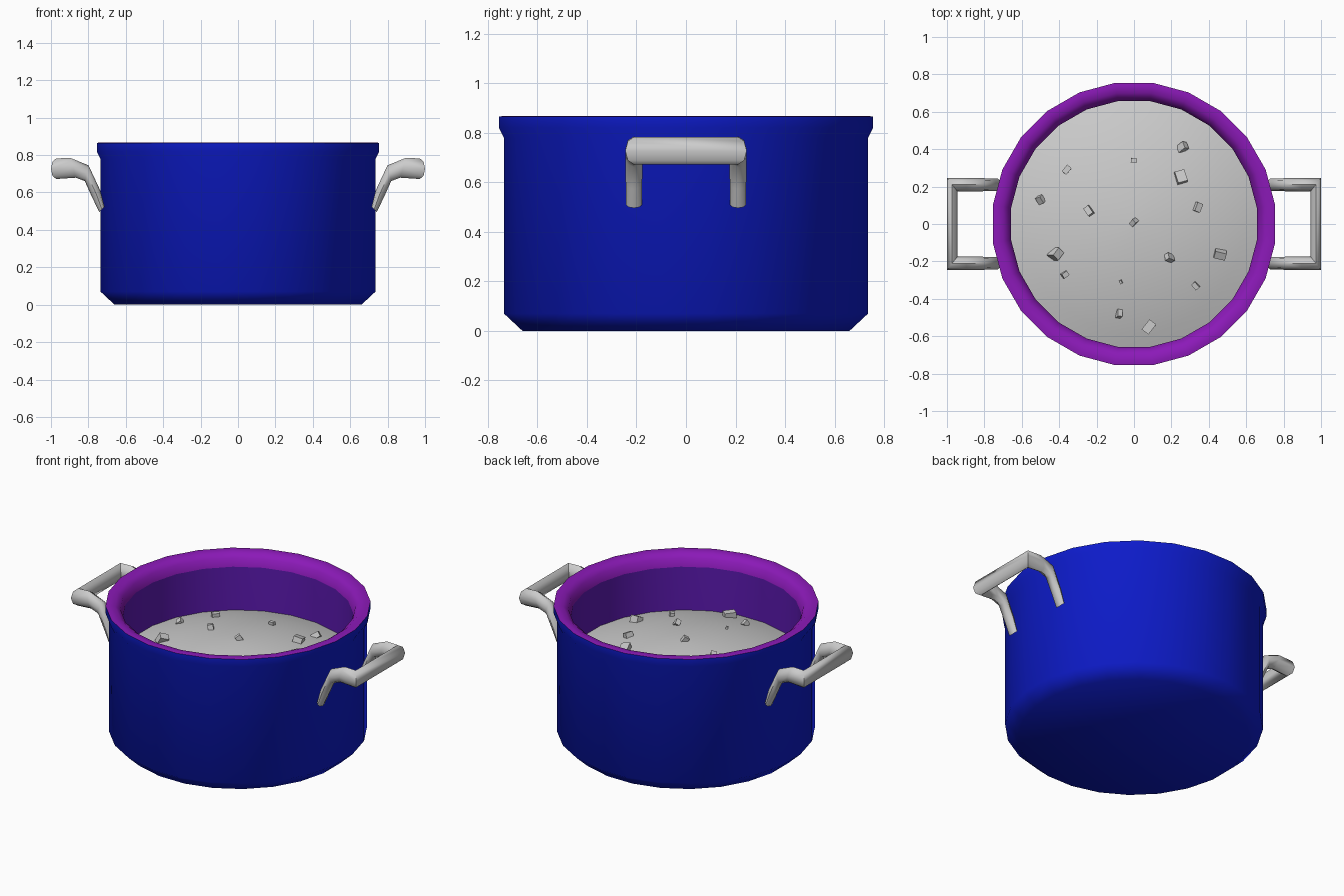
import bpy, bmesh, math, random
from mathutils import Vector, Matrix, Euler

if "Cube" in bpy.data.objects:
    bpy.data.objects.remove(bpy.data.objects["Cube"])

random.seed(7)
N = 24
K = 1 / math.cos(math.pi / N)      # flats of the 24-gon lie on the axes


def finish(name, bm, color=None, angle=None):
    bmesh.ops.recalc_face_normals(bm, faces=bm.faces)
    me = bpy.data.meshes.new(name)
    bm.to_mesh(me)
    bm.free()
    ob = bpy.data.objects.new(name, me)
    bpy.context.collection.objects.link(ob)
    if color:
        mat = bpy.data.materials.new(name + "_color")
        mat.diffuse_color = (*color, 1)
        mat.use_nodes = True
        mat.node_tree.nodes["Principled BSDF"].inputs["Base Color"].default_value = mat.diffuse_color
        me.materials.append(mat)
    if angle:
        bpy.ops.object.select_all(action='DESELECT')
        ob.select_set(True)
        bpy.context.view_layer.objects.active = ob
        bpy.ops.object.shade_smooth_by_angle(angle=math.radians(angle))
    return ob


def bridge(bm, a, b):
    for i in range(len(a)):
        j = (i + 1) % len(a)
        bm.faces.new((a[i], a[j], b[j], b[i]))


def lathe(name, profile, color=None, angle=60, cap=False, flip=False):
    bm = bmesh.new()
    rings = []
    for r, z in profile:
        rings.append([bm.verts.new((r * K * math.cos((i + .5) * math.tau / N),
                                    r * K * math.sin((i + .5) * math.tau / N), z))
                      for i in range(N)])
    for a, b in zip(rings, rings[1:]):
        bridge(bm, a, b)
    if cap:
        bm.faces.new(rings[0])
    ob = finish(name, bm, color, angle)
    if flip:
        ob.data.flip_normals()
    return ob


# Pot body, rim and inner wall
lathe("pot_body", [(.66, 0), (.735, .07), (.735, .78), (.755, .82), (.755, .865)],
      (.004, .011, .6), cap=True)
lathe("pot_rim", [(.755, .865), (.735, .868), (.70, .863), (.67, .84), (.657, .79)],
      (.26, .01, .48))
lathe("inner_wall", [(.657, .79), (.66, .65), (.665, .49)], (.11, .01, .45), flip=True)


# Domed soup surface
def soup_z(r):
    return .635 - .12 * (r / .66) ** 2


soup = lathe("soup", [(r, soup_z(r)) for r in (.03, .18, .34, .48, .58, .662)], cap=True)
if soup.data.polygons[-1].normal.z < 0:
    soup.data.flip_normals()

# Angular chunks poking out of the soup: x, y, size
chunks = [(.26, .41, .03), (-.36, .29, .028), (0, .34, .02), (.25, .25, .04),
          (-.5, .13, .025), (-.24, .07, .03), (.34, .09, .03), (0, .01, .025),
          (-.42, -.16, .04), (.19, -.18, .027), (.46, -.16, .038), (-.37, -.27, .025),
          (-.07, -.31, .012), (.33, -.33, .024), (-.08, -.48, .024), (.08, -.55, .042)]
bm = bmesh.new()
for x, y, s in chunks:
    rot = Euler([random.uniform(0, 3) for _ in range(3)]).to_matrix().to_4x4()
    place = Matrix.Translation((x, y, soup_z(math.hypot(x, y)) + .005))
    bmesh.ops.create_cube(bm, size=s * 1.35,
                          matrix=place @ rot @ Matrix.Diagonal((1, .8, 1.2, 1)))
finish("soup_chunks", bm)

# Handles: rings of (x, z), half height vector (x, z), half width (x, y)
half = [(.728, .51, -.014, .014, 0, .033), (.757, .59, -.022, .018, 0, .033),
        (.809, .703, -.010, .042, 0, .035), (.882, .732, .015, .053, 0, .035),
        (.972, .727, 0, .055, .028, .035)]
path = [(1, h) for h in half] + [(-1, h) for h in reversed(half)]
for name, side in (("right_handle", 1), ("left_handle", -1)):
    bm = bmesh.new()
    rings = []
    for sy, (x, z, ux, uz, wx, wy) in path:
        c, up, w = Vector((x, sy * .21, z)), Vector((ux, 0, uz)), Vector((wx, sy * wy, 0))
        ring = []
        for i in range(8):
            a = i * math.tau / 8
            p = c + up * math.sin(a) + w * math.cos(a)
            ring.append(bm.verts.new((p.x * side, p.y, p.z)))
        rings.append(ring)
    for a, b in zip(rings, rings[1:]):
        bridge(bm, a, b)
    bm.faces.new(rings[0])
    bm.faces.new(rings[-1])
    finish(name, bm, angle=50)
